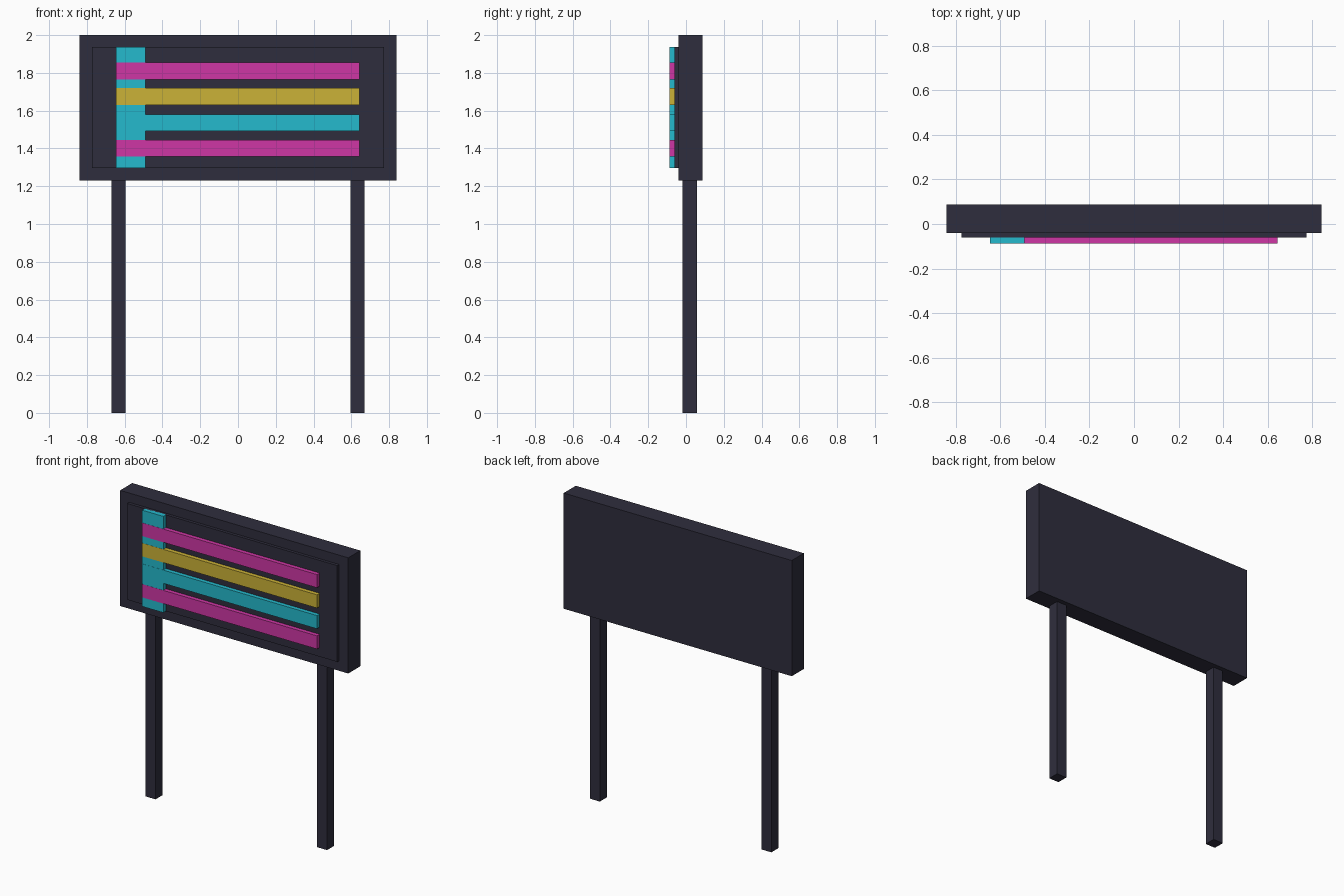
import bpy
import bmesh
from mathutils import Vector

default = bpy.data.objects.get("Cube")
if default:
    bpy.data.objects.remove(default, do_unlink=True)


def material(name, rgb):
    mat = bpy.data.materials.new(name)
    mat.use_nodes = True
    colour = (*rgb, 1.0)
    mat.diffuse_color = colour
    mat.node_tree.nodes["Principled BSDF"].inputs["Base Color"].default_value = colour
    return mat


def box(name, low, high, mat):
    """Box spanning two opposite corners."""
    low, high = Vector(low), Vector(high)
    bm = bmesh.new()
    bmesh.ops.create_cube(bm, size=1.0)
    bmesh.ops.scale(bm, vec=high - low, verts=bm.verts)
    bmesh.ops.translate(bm, vec=(low + high) / 2, verts=bm.verts)
    mesh = bpy.data.meshes.new(name)
    bm.to_mesh(mesh)
    bm.free()
    mesh.materials.append(mat)
    obj = bpy.data.objects.new(name, mesh)
    bpy.context.collection.objects.link(obj)
    return obj


dark = material("dark_slate", (0.028, 0.027, 0.047))
cyan = material("cyan", (0.018, 0.49, 0.61))
magenta = material("magenta", (0.62, 0.037, 0.376))
yellow = material("yellow", (0.6, 0.445, 0.038))

# Board and its raised front panel
box("board", (-0.84, -0.04, 1.23), (0.84, 0.087, 2.0), dark)
box("front_panel", (-0.773, -0.06, 1.297), (0.773, -0.03, 1.938), dark)

# Two square posts
for side, x in (("right", -0.632), ("left", 0.632)):
    box(side + "_post", (x - 0.037, -0.018, 0), (x + 0.037, 0.057, 1.25), dark)

# Upright band, with the stripes running across it
box("upright_band", (-0.645, -0.0865, 1.297), (-0.49, -0.055, 1.938), cyan)
stripes = (("top", 1.81, magenta), ("upper", 1.675, yellow),
           ("lower", 1.537, cyan), ("bottom", 1.402, magenta))
for label, z, mat in stripes:
    box(label + "_stripe", (-0.646, -0.0875, z - 0.044), (0.643, -0.055, z + 0.044), mat)
